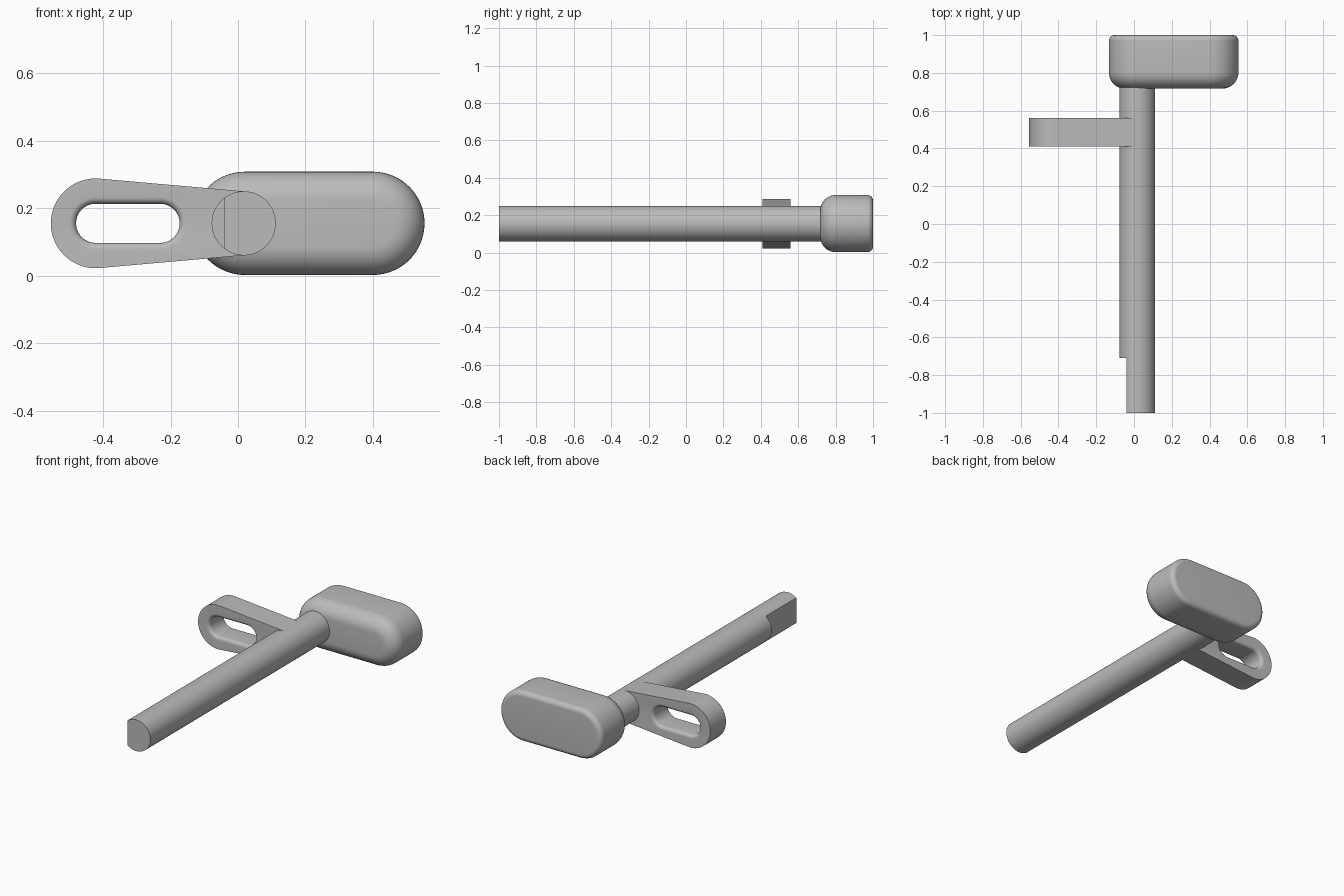
import bpy, bmesh
from math import sin, cos, pi, asin, radians

if "Cube" in bpy.data.objects:
    bpy.data.objects.remove(bpy.data.objects["Cube"], do_unlink=True)

grey = bpy.data.materials.new("plain grey")
grey.use_nodes = True
COLOUR = (0.5, 0.5, 0.5, 1)
grey.diffuse_color = COLOUR
grey.node_tree.nodes["Principled BSDF"].inputs["Base Color"].default_value = COLOUR

AXIS_X, AXIS_Z = 0.017, 0.155   # shaft axis
ARC = 40                        # segments per rounded end


def slot_ring(y, xl, rl, xr, rr):
    """Outline around two circles joined by tangents, at depth y."""
    tilt = asin((rl - rr) / (xr - xl))
    ring = []
    for cx, r, start, sweep in ((xr, rr, -pi / 2 + tilt, pi - 2 * tilt),
                                (xl, rl, pi / 2 - tilt, pi + 2 * tilt)):
        for i in range(ARC + 1):
            a = start + sweep * i / ARC
            ring.append((cx + r * cos(a), y, AXIS_Z + r * sin(a)))
    return ring


def loft(name, rings, closed=False):
    """Skin a series of rings; cap the ends, or join last to first."""
    bm = bmesh.new()
    loops = [[bm.verts.new(p) for p in ring] for ring in rings]
    n = len(rings[0])
    pairs = list(zip(loops, loops[1:]))
    if closed:
        pairs.append((loops[-1], loops[0]))
    else:
        bm.faces.new(loops[0])
        bm.faces.new(loops[-1])
    for a, b in pairs:
        for i in range(n):
            j = (i + 1) % n
            bm.faces.new((a[i], a[j], b[j], b[i]))
    bmesh.ops.remove_doubles(bm, verts=bm.verts, dist=1e-5)
    bmesh.ops.recalc_face_normals(bm, faces=bm.faces)
    mesh = bpy.data.meshes.new(name)
    bm.to_mesh(mesh)
    bm.free()
    mesh.materials.append(grey)
    obj = bpy.data.objects.new(name, mesh)
    bpy.context.collection.objects.link(obj)
    bpy.ops.object.select_all(action='DESELECT')
    obj.select_set(True)
    bpy.context.view_layer.objects.active = obj
    bpy.ops.object.shade_smooth_by_angle(angle=radians(30))
    return obj


def fillet(y_face, direction, size, steps=10):
    """(depth, inset) pairs from the flat face round to the side wall."""
    return [(y_face + direction * size * (1 - cos(t)), size * (1 - sin(t)))
            for t in (pi / 2 * i / steps for i in range(steps + 1))]


# Head: rounded bar, large fillet in front and small one behind
profile = fillet(0.717, 1, 0.085) + fillet(1.0, -1, 0.03)[::-1]
loft("head", [slot_ring(y, 0.02, 0.153 - inset, 0.4, 0.153 - inset)
              for y, inset in profile])


# Shaft: round bar with a flat cut on its right side near the front end
def shaft_ring(y, x_min=-1):
    return [(max(AXIS_X + 0.095 * cos(a), x_min), y, AXIS_Z + 0.095 * sin(a))
            for a in (2 * pi * i / 128 for i in range(128))]


FLAT_X, FLAT_END = -0.04, -0.71
loft("shaft", [shaft_ring(-1, FLAT_X), shaft_ring(FLAT_END, FLAT_X),
               shaft_ring(FLAT_END), shaft_ring(0.75)])

# Arm: tapered plate with a soft-edged slot through it
FRONT, BACK = 0.41, 0.56
outer = [slot_ring(y, -0.422, 0.133, AXIS_X, 0.0945) for y in (FRONT, BACK)]
edge = 0.02
hole = [(y, edge - inset) for y, inset in fillet(BACK, -1, edge, 6)]
hole += [(y, edge - inset) for y, inset in fillet(FRONT, 1, edge, 6)[::-1]]
inner = [slot_ring(y, -0.422, 0.058 + edge - grow, -0.231, 0.058 + edge - grow)
         for y, grow in hole]
loft("slotted_arm", outer + inner, closed=True)
